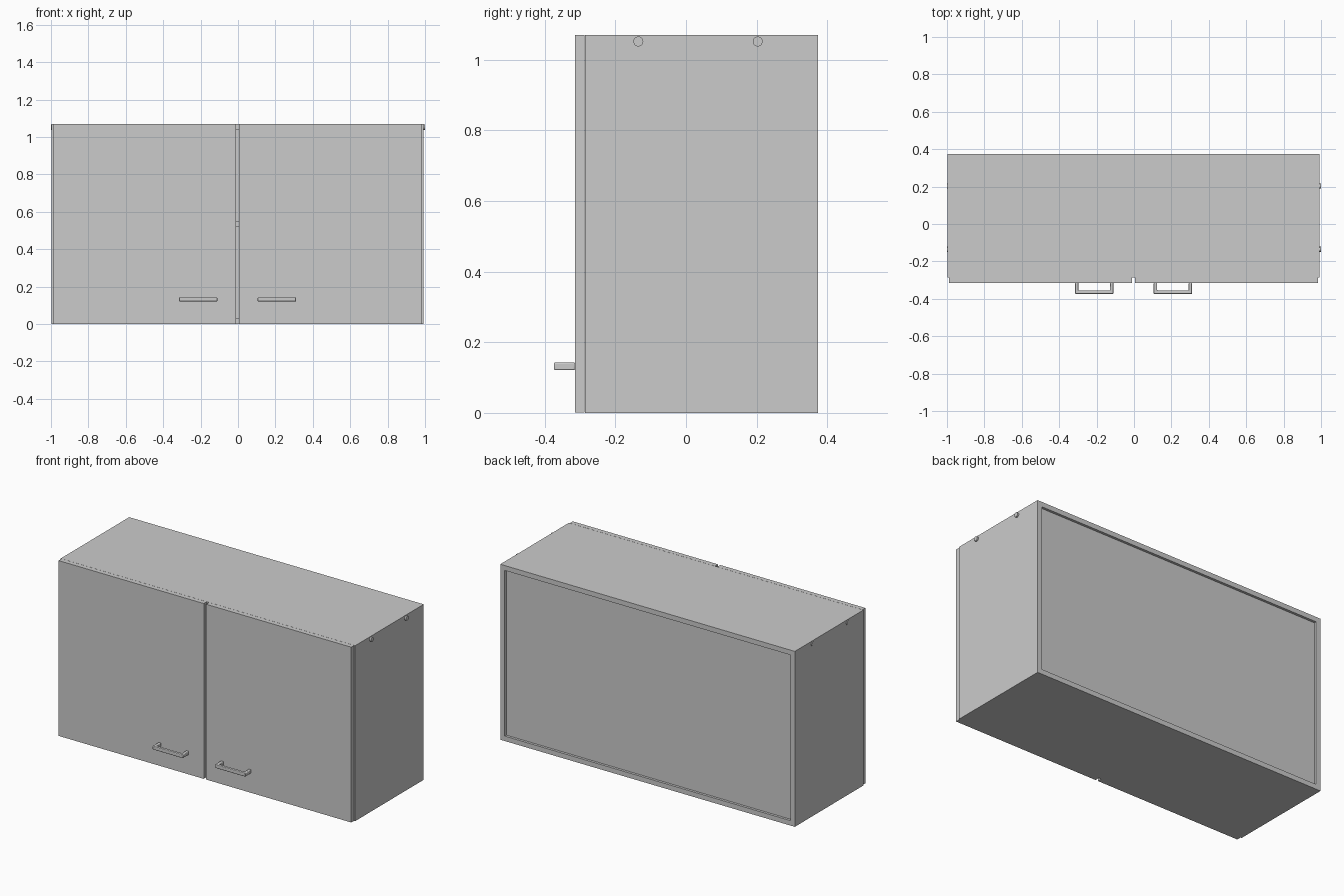
import bpy
import bmesh
from math import radians
from mathutils import Matrix

if "Cube" in bpy.data.objects:
    bpy.data.objects.remove(bpy.data.objects["Cube"])

# Main dimensions
XL, XR = -0.996, 0.991       # carcass sides
YF, YB = -0.286, 0.374       # carcass front and back
H, T = 1.07, 0.03            # height and board thickness
MID = (XL + XR) / 2


def finish(name, bm, bevel=0.0):
    mesh = bpy.data.meshes.new(name)
    bmesh.ops.recalc_face_normals(bm, faces=bm.faces)
    bm.to_mesh(mesh)
    bm.free()
    ob = bpy.data.objects.new(name, mesh)
    bpy.context.collection.objects.link(ob)
    if bevel:
        mod = ob.modifiers.new("soft_edges", 'BEVEL')
        mod.width = bevel
        mod.segments = 3
        mod.limit_method = 'ANGLE'
    return ob


def smooth(ob):
    bpy.ops.object.select_all(action='DESELECT')
    ob.select_set(True)
    bpy.context.view_layer.objects.active = ob
    bpy.ops.object.shade_smooth_by_angle(angle=radians(35))


def board(name, x0, x1, y0, y1, z0, z1):
    bm = bmesh.new()
    bmesh.ops.create_cube(bm, size=1)
    bmesh.ops.scale(bm, vec=(x1 - x0, y1 - y0, z1 - z0), verts=bm.verts)
    bmesh.ops.translate(bm, vec=((x0 + x1) / 2, (y0 + y1) / 2, (z0 + z1) / 2), verts=bm.verts)
    return finish(name, bm)


def handle(name, x0, x1):
    # U-shaped pull: plan outline extruded upward
    y0, y1, t, z0, z1 = -0.374, -0.314, 0.018, 0.121, 0.143
    outline = [(x0, y1), (x0, y0), (x1, y0), (x1, y1),
               (x1 - t, y1), (x1 - t, y0 + t), (x0 + t, y0 + t), (x0 + t, y1)]
    bm = bmesh.new()
    face = bm.faces.new([bm.verts.new((x, y, z0)) for x, y in outline])
    ext = bmesh.ops.extrude_face_region(bm, geom=[face])
    top = [v for v in ext['geom'] if isinstance(v, bmesh.types.BMVert)]
    bmesh.ops.translate(bm, vec=(0, 0, z1 - z0), verts=top)
    smooth(finish(name, bm, 0.004))


def screw_cap(name, x0, x1, y):
    bm = bmesh.new()
    place = Matrix.Translation(((x0 + x1) / 2, y, 1.052)) @ Matrix.Rotation(radians(90), 4, 'Y')
    bmesh.ops.create_cone(bm, cap_ends=True, segments=24, radius1=0.014,
                          radius2=0.014, depth=x1 - x0, matrix=place)
    smooth(finish(name, bm))


# Carcass: sides, top, bottom, recessed back and inner shelf
board("side_left", XL, XL + T, YF, YB, 0, H)
board("side_right", XR - T, XR, YF, YB, 0, H)
board("top_panel", XL + T, XR - T, YF, YB, H - T, H)
board("bottom_panel", XL + T, XR - T, YF, YB, 0, T)
board("back_panel", XL + T, XR - T, YB - 0.027, YB - 0.015, T, H - T)
board("shelf", XL + T, XR - T, YF + 0.03, YB - 0.027, H / 2 - T / 2, H / 2 + T / 2)

# Doors, handles and screw caps, left then right
for side, s in (("left", -1), ("right", 1)):
    xs = sorted((MID + s * 0.008, MID + s * 0.987))
    board("door_" + side, *xs, -0.315, YF - 0.001, 0.001, H)
    xs = sorted((MID + s * 0.108, MID + s * 0.313))
    handle("handle_" + side, *xs)
    wall = XL if s < 0 else XR
    xs = sorted((wall - s * 0.01, s * 1.0))
    for place, y in (("front", -0.135), ("back", 0.203)):
        screw_cap(f"screw_cap_{side}_{place}", *xs, y)
